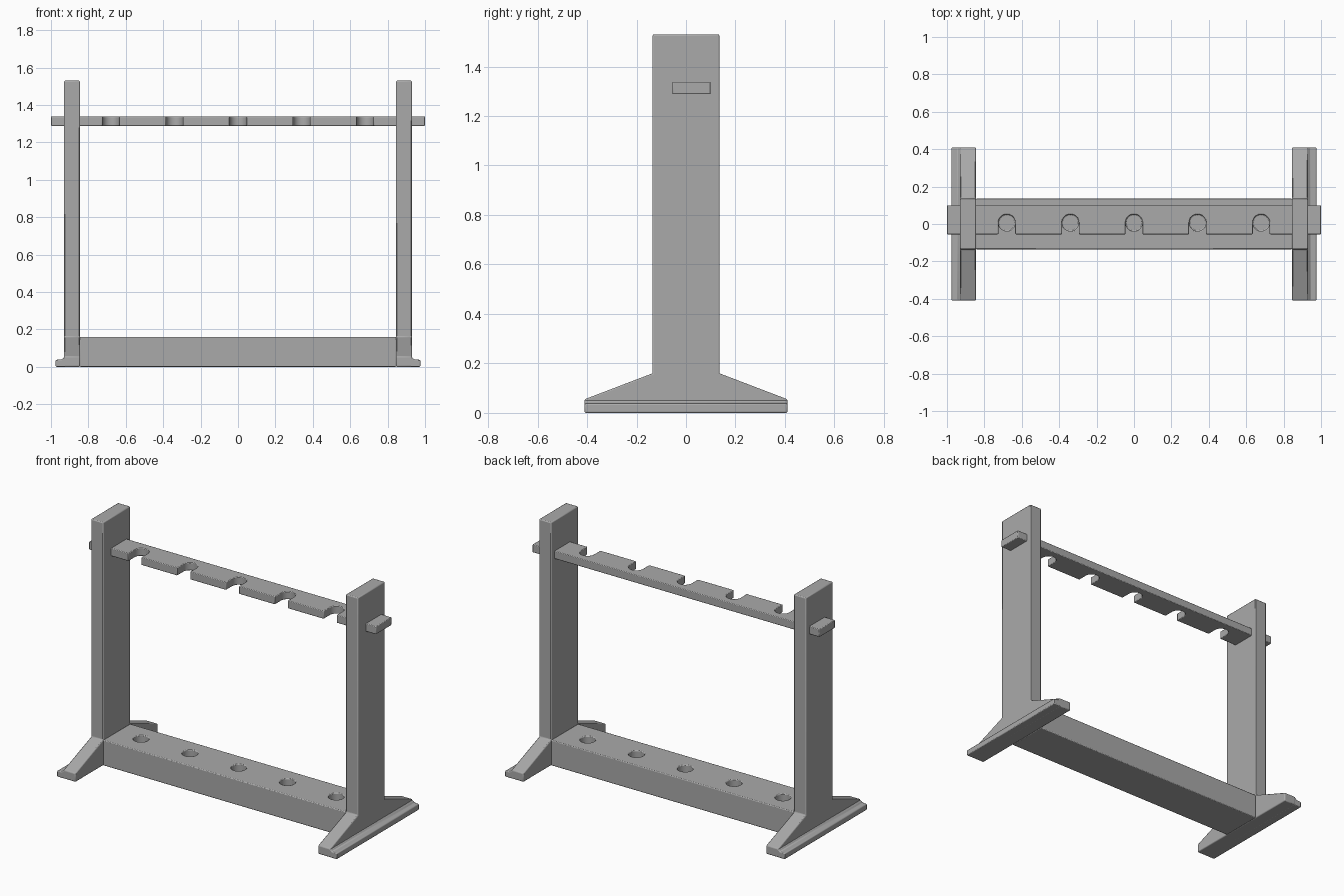
import bpy, bmesh, math
from mathutils import Vector, Matrix

cube = bpy.data.objects.get("Cube")
if cube:
    bpy.data.objects.remove(cube, do_unlink=True)

grey = bpy.data.materials.new("plain grey")
grey.use_nodes = True
GREY = (0.4, 0.4, 0.4, 1)
grey.diffuse_color = GREY
grey.node_tree.nodes["Principled BSDF"].inputs["Base Color"].default_value = GREY

SLOTS = [-0.68, -0.34, 0, 0.34, 0.68]
HOLE_Y, HOLE_R = 0.007, 0.045


def extrude(name, points, offset):
    """Solid made by pushing a planar outline along offset."""
    bm = bmesh.new()
    face = bm.faces.new([bm.verts.new(p) for p in points])
    ext = bmesh.ops.extrude_face_region(bm, geom=[face])
    verts = [g for g in ext["geom"] if isinstance(g, bmesh.types.BMVert)]
    bmesh.ops.translate(bm, vec=Vector(offset), verts=verts)
    bmesh.ops.recalc_face_normals(bm, faces=bm.faces)
    mesh = bpy.data.meshes.new(name)
    bm.to_mesh(mesh)
    bm.free()
    mesh.materials.append(grey)
    obj = bpy.data.objects.new(name, mesh)
    bpy.context.collection.objects.link(obj)
    return obj


def select(obj):
    bpy.ops.object.select_all(action="DESELECT")
    obj.select_set(True)
    bpy.context.view_layer.objects.active = obj


def soften(obj, width=0.006):
    mod = obj.modifiers.new("soft edges", "BEVEL")
    mod.width = width
    mod.segments = 2
    mod.limit_method = "ANGLE"
    mod.angle_limit = math.radians(35)
    select(obj)
    bpy.ops.object.shade_smooth_by_angle(angle=math.radians(30))


# Upright posts with flared feet, and the low ledge outside each foot
half = [(0.41, 0), (0.41, 0.055), (0.135, 0.16), (0.135, 1.53)]
outline = half + [(-y, z) for y, z in reversed(half)]
ledge = [(0.92, 0), (0.975, 0), (0.975, 0.037), (0.942, 0.04), (0.93, 0.052), (0.92, 0.052)]
for side, s in (("left", 1), ("right", -1)):
    soften(extrude(side + "_post", [(s * 0.845, y, z) for y, z in outline], (s * 0.085, 0, 0)))
    soften(extrude(side + "_foot_ledge", [(s * x, -0.41, z) for x, z in ledge], (0, 0.82, 0)))

# Bottom beam with a row of blind round holes
beam = extrude("bottom_beam",
               [(-0.847, -0.135, 0), (0.847, -0.135, 0), (0.847, 0.135, 0), (-0.847, 0.135, 0)],
               (0, 0, 0.16))
bm = bmesh.new()
for x in SLOTS:
    bmesh.ops.create_cone(bm, cap_ends=True, segments=32, radius1=HOLE_R, radius2=HOLE_R,
                          depth=0.2, matrix=Matrix.Translation((x, HOLE_Y, 0.2)))
mesh = bpy.data.meshes.new("hole_cutter")
bm.to_mesh(mesh)
bm.free()
mesh.materials.append(grey)
cutter = bpy.data.objects.new("hole_cutter", mesh)
cutter.hide_render = True
bpy.context.collection.objects.link(cutter)
mod = beam.modifiers.new("holes", "BOOLEAN")
mod.operation = "DIFFERENCE"
mod.object = cutter
mod.solver = "EXACT"
select(beam)
bpy.ops.object.modifier_apply(modifier=mod.name)
bpy.data.objects.remove(cutter, do_unlink=True)
soften(beam, 0.005)

# Top bar running through both posts, with U-shaped notches open to the front
FRONT, BACK, LOW = -0.055, 0.1, 1.288
pts = [(-1, FRONT, LOW)]
for x in SLOTS:
    pts.append((x - HOLE_R, FRONT, LOW))
    for i in range(17):
        a = math.pi * (1 - i / 16)
        pts.append((x + HOLE_R * math.cos(a), HOLE_Y + HOLE_R * math.sin(a), LOW))
    pts.append((x + HOLE_R, FRONT, LOW))
pts += [(1, FRONT, LOW), (1, BACK, LOW), (-1, BACK, LOW)]
soften(extrude("notched_top_bar", pts, (0, 0, 0.05)), 0.004)
